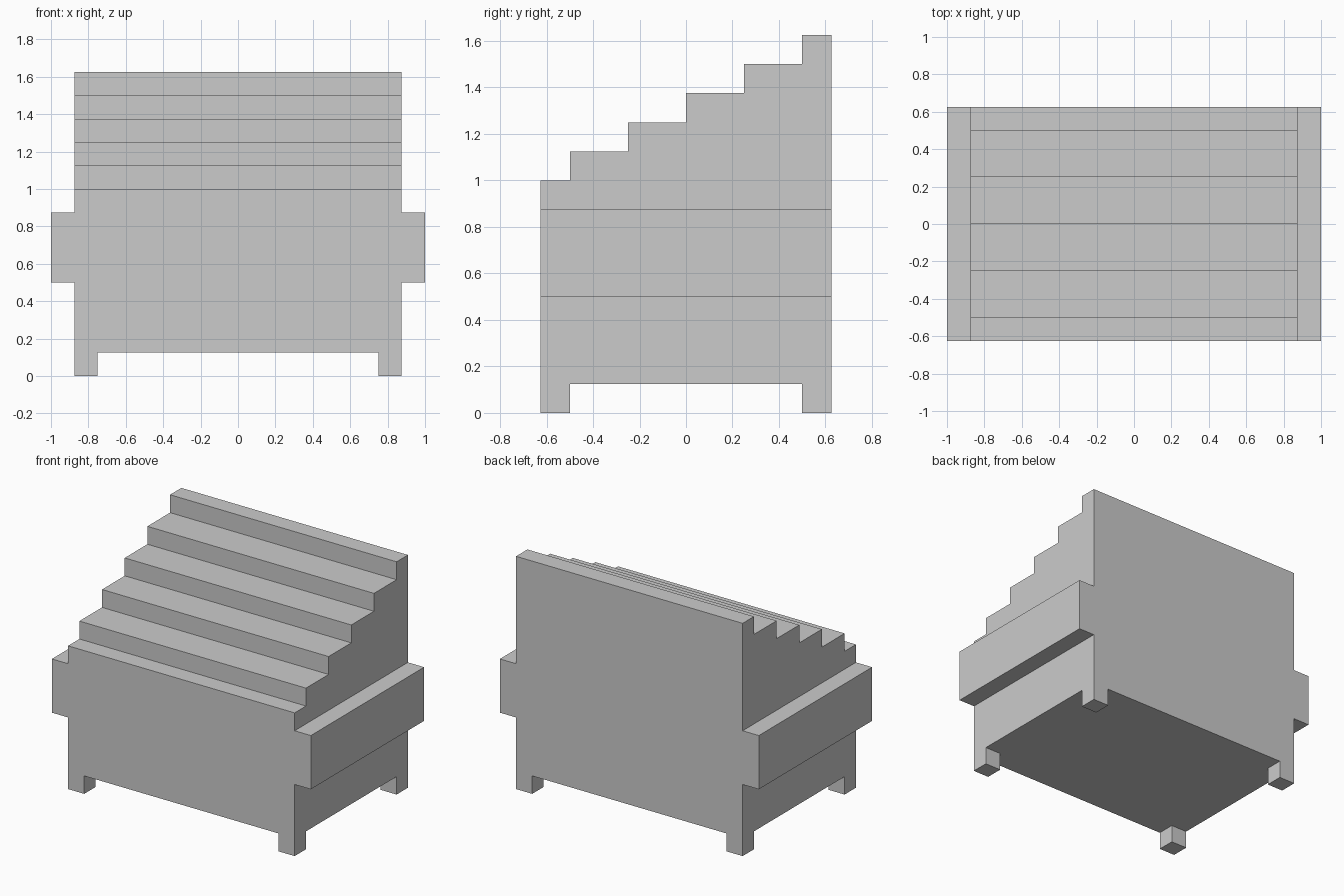
import bpy, bmesh
from mathutils import Vector

if "Cube" in bpy.data.objects:
    bpy.data.objects.remove(bpy.data.objects["Cube"])

HALF_W, HALF_D = 0.875, 0.625   # body half width and half depth
STEP = 0.125                    # module for legs, arms and risers


def add_object(name, bm):
    bmesh.ops.recalc_face_normals(bm, faces=bm.faces)
    mesh = bpy.data.meshes.new(name)
    bm.to_mesh(mesh)
    bm.free()
    obj = bpy.data.objects.new(name, mesh)
    bpy.context.collection.objects.link(obj)
    return obj


def add_box(name, center, size):
    bm = bmesh.new()
    bmesh.ops.create_cube(bm, size=1)
    bmesh.ops.scale(bm, vec=Vector(size), verts=bm.verts)
    bmesh.ops.translate(bm, vec=Vector(center), verts=bm.verts)
    return add_object(name, bm)


# Stepped body: side profile (y, z) extruded across the width
profile = [(HALF_D, STEP), (-HALF_D, STEP), (-HALF_D, 1.0)]
for i in range(5):
    y, z = -0.5 + 0.25 * i, 1.0 + STEP * i
    profile += [(y, z), (y, z + STEP)]
profile.append((HALF_D, 1.625))

bm = bmesh.new()
side = bm.faces.new([bm.verts.new((-HALF_W, y, z)) for y, z in profile])
extruded = bmesh.ops.extrude_face_region(bm, geom=[side], use_keep_orig=True)
moved = [v for v in extruded["geom"] if isinstance(v, bmesh.types.BMVert)]
bmesh.ops.translate(bm, vec=(2 * HALF_W, 0, 0), verts=moved)
add_object("stepped_body", bm)

# Side arms and corner legs
for sx, side_name in ((-1, "left"), (1, "right")):
    add_box(f"{side_name}_arm", (sx * (HALF_W + STEP / 2), 0, 0.6875),
            (STEP, 2 * HALF_D, 0.375))
    for sy, end_name in ((-1, "front"), (1, "back")):
        add_box(f"{end_name}_{side_name}_leg",
                (sx * (HALF_W - STEP / 2), sy * (HALF_D - STEP / 2), STEP / 2),
                (STEP, STEP, STEP))
